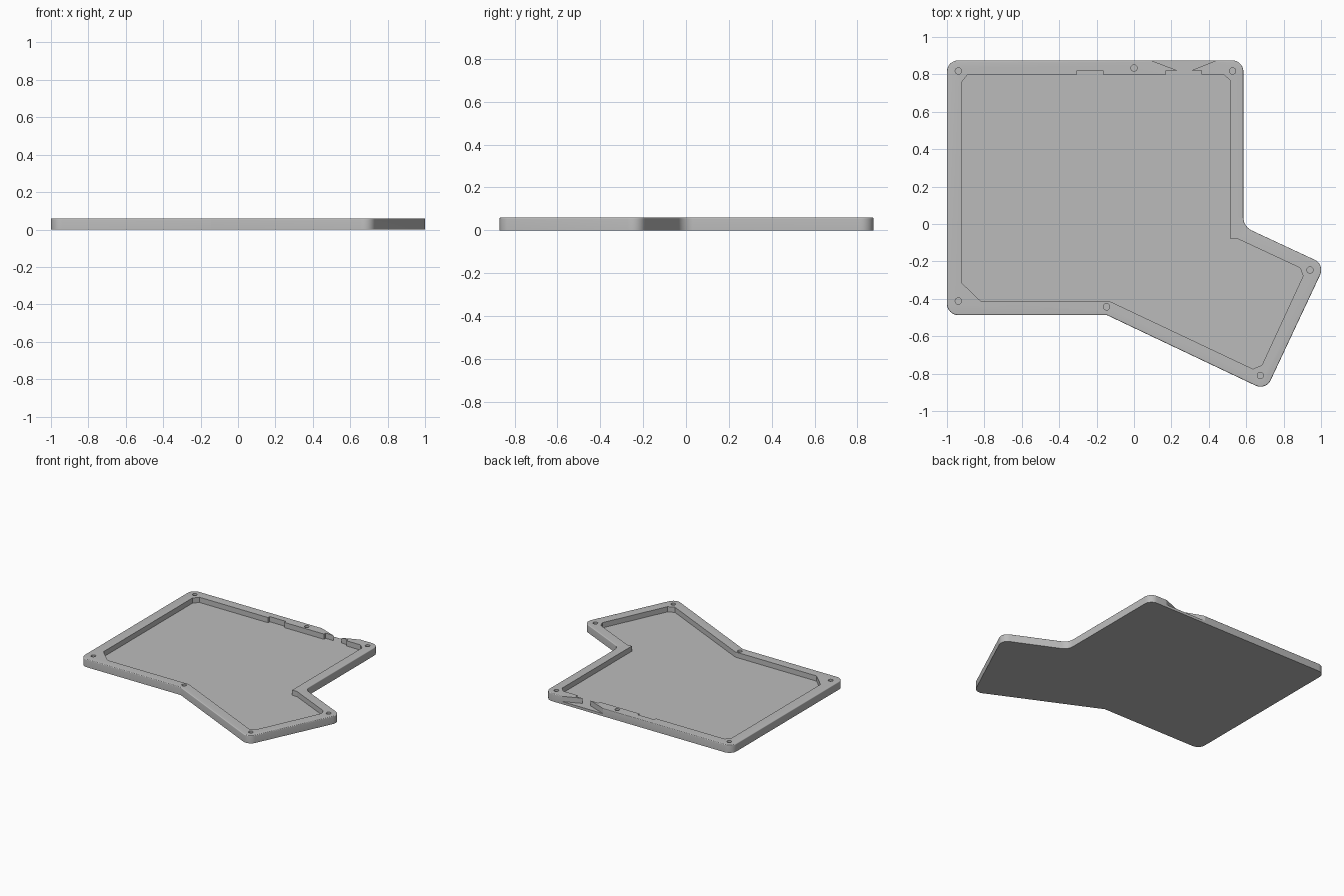
import bpy
import bmesh
from math import radians

cube = bpy.data.objects.get("Cube")
if cube:
    bpy.data.objects.remove(cube, do_unlink=True)

HEIGHT, FLOOR, CORNER = 0.06, 0.02, 0.06

grey = bpy.data.materials.new("light grey plastic")
grey.use_nodes = True
grey.diffuse_color = (0.5, 0.5, 0.5, 1)
grey.node_tree.nodes["Principled BSDF"].inputs["Base Color"].default_value = (0.5, 0.5, 0.5, 1)


def prism(points, low, high):
    """Upright prism from a plan outline."""
    bm = bmesh.new()
    base = bm.faces.new([bm.verts.new((x, y, low)) for x, y in points])
    top = bmesh.ops.extrude_face_region(bm, geom=[base])["geom"]
    bmesh.ops.translate(bm, vec=(0, 0, high - low),
                        verts=[v for v in top if isinstance(v, bmesh.types.BMVert)])
    bmesh.ops.recalc_face_normals(bm, faces=bm.faces[:])
    return bm


def add_object(name, bm):
    mesh = bpy.data.meshes.new(name)
    bm.to_mesh(mesh)
    bm.free()
    mesh.materials.append(grey)
    obj = bpy.data.objects.new(name, mesh)
    bpy.context.collection.objects.link(obj)
    return obj


def cut(target, name, bm):
    """Subtract a shape, then discard the cutter."""
    cutter = add_object(name, bm)
    cutter.hide_render = True
    mod = target.modifiers.new(name, "BOOLEAN")
    mod.operation, mod.solver, mod.object = "DIFFERENCE", "EXACT", cutter
    bpy.context.view_layer.objects.active = target
    bpy.ops.object.modifier_apply(modifier=mod.name)
    bpy.data.objects.remove(cutter, do_unlink=True)


# Outer body with rounded upright corners and a softened top rim
outline = [(-1, 0.875), (-1, -0.487), (-0.145, -0.487), (0.705, -0.89),
           (1.021, -0.217), (0.585, -0.014), (0.585, 0.875)]
sharp, inner = outline[2], outline[5]
bm = prism(outline, 0, HEIGHT)


def upright(test):
    return [e for e in bm.edges
            if abs(e.verts[0].co.z - e.verts[1].co.z) > 0.01 and test(e.verts[0].co)]


def at(co, p):
    return abs(co.x - p[0]) + abs(co.y - p[1]) < 0.001


convex = upright(lambda c: not at(c, sharp) and not at(c, inner))
bmesh.ops.bevel(bm, geom=convex, offset=CORNER, segments=8, profile=0.5, affect="EDGES")
bmesh.ops.bevel(bm, geom=upright(lambda c: at(c, inner)), offset=0.045,
                segments=6, profile=0.5, affect="EDGES")
rim = [e for e in bm.edges if all(v.co.z > HEIGHT - 0.001 for v in e.verts)]
bmesh.ops.bevel(bm, geom=rim, offset=0.006, segments=5, profile=0.5, affect="EDGES")
case = add_object("case_tray", bm)

# Cavity, with two shallow recesses in the back wall
cavity = [(-0.92, 0.76), (-0.888, 0.80),
          (-0.305, 0.80), (-0.305, 0.82), (-0.166, 0.82), (-0.166, 0.80),
          (0.17, 0.80), (0.17, 0.82), (0.36, 0.82), (0.36, 0.80),
          (0.48, 0.80), (0.516, 0.765), (0.516, -0.08), (0.556, -0.08),
          (0.888, -0.235), (0.904, -0.278), (0.684, -0.754), (0.636, -0.775),
          (-0.128, -0.414), (-0.818, -0.414), (-0.92, -0.316)]
cut(case, "cavity_cutter", prism(cavity, FLOOR, HEIGHT + 0.05))

# Flared cable opening through the back wall
opening = [(0.235, 0.81), (0.305, 0.81), (0.305, 0.82), (0.44, 0.875),
           (0.44, 0.95), (0.09, 0.95), (0.09, 0.875), (0.235, 0.82)]
cut(case, "opening_cutter", prism(opening, FLOOR, HEIGHT + 0.05))

# Blind screw holes in the rim
holes = [(-0.939, 0.818), (0, 0.834), (0.527, 0.818), (0.941, -0.246),
         (0.676, -0.81), (-0.147, -0.443), (-0.939, -0.412)]
bm = bmesh.new()
for x, y in holes:
    ring = bmesh.ops.create_cone(bm, cap_ends=True, segments=24, radius1=0.017,
                                 radius2=0.017, depth=0.08)["verts"]
    bmesh.ops.translate(bm, vec=(x, y, FLOOR + 0.04), verts=ring)
cut(case, "screw_hole_cutter", bm)

# Smooth the rounded corners, keep the flat edges crisp
bpy.ops.object.select_all(action="DESELECT")
case.select_set(True)
bpy.context.view_layer.objects.active = case
bpy.ops.object.shade_smooth_by_angle(angle=radians(20))
